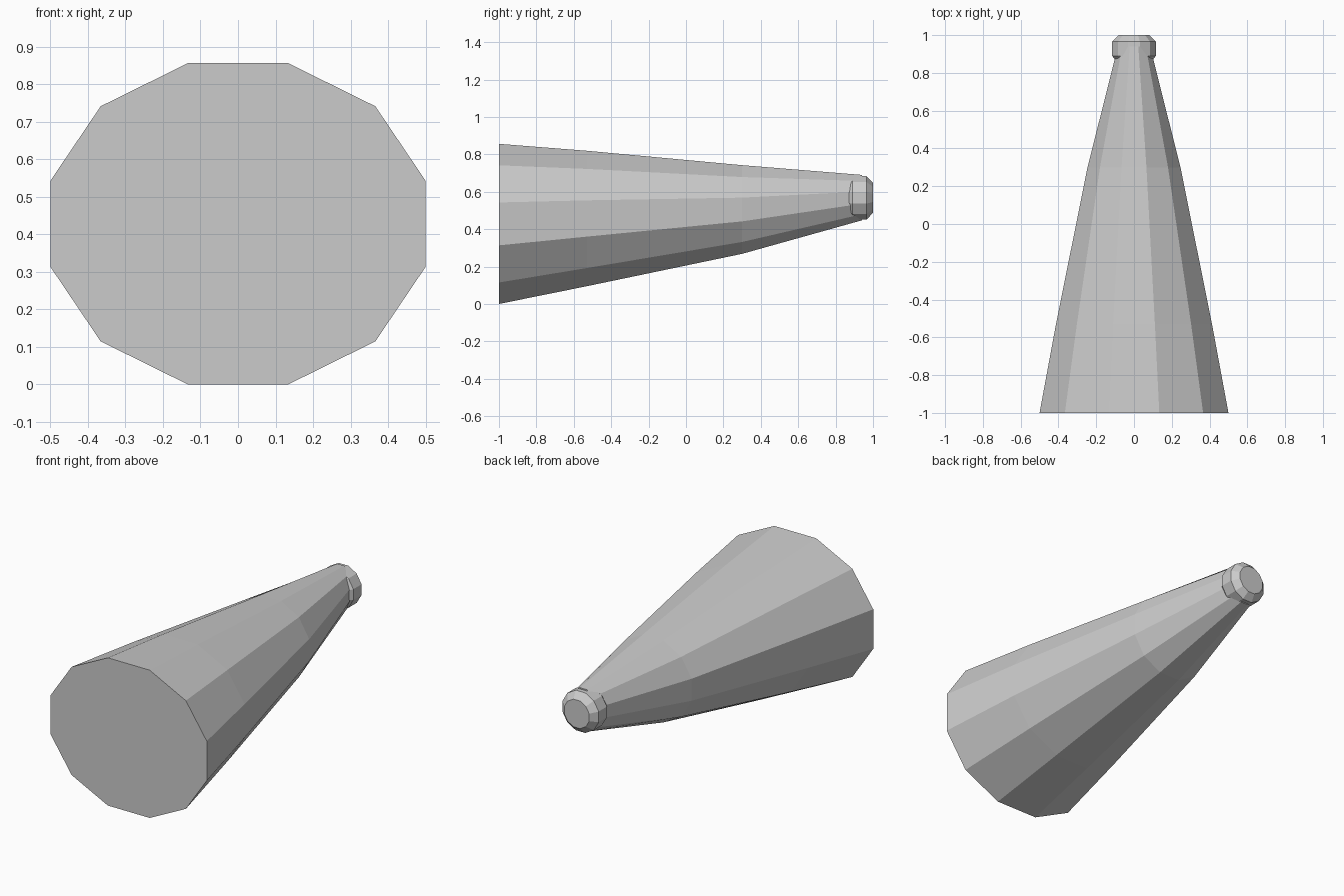
import bpy
import bmesh
from math import cos, sin, radians

SIDES = 12

cube = bpy.data.objects.get("Cube")
if cube:
    bpy.data.objects.remove(cube, do_unlink=True)

grey = bpy.data.materials.new("plain grey")
grey.use_nodes = True
colour = (0.6, 0.6, 0.6, 1)
grey.diffuse_color = colour
grey.node_tree.nodes["Principled BSDF"].inputs["Base Color"].default_value = colour


def loft(name, sections):
    """Closed twelve-sided loft along y; sections are (y, half width, bottom, top)."""
    bm = bmesh.new()
    rings = []
    flat = cos(radians(180 / SIDES))  # the given extents lie on the flat sides
    for y, half_width, bottom, top in sections:
        rx, rz = half_width / flat, (top - bottom) / 2 / flat
        angles = [radians((i + 0.5) * 360 / SIDES) for i in range(SIDES)]
        rings.append([bm.verts.new((rx * cos(a), y, (top + bottom) / 2 + rz * sin(a)))
                      for a in angles])
    for a, b in zip(rings, rings[1:]):
        for i in range(SIDES):
            j = (i + 1) % SIDES
            bm.faces.new((a[i], a[j], b[j], b[i]))
    bm.faces.new(rings[0])
    bm.faces.new(rings[-1])
    bmesh.ops.recalc_face_normals(bm, faces=bm.faces)
    mesh = bpy.data.meshes.new(name)
    bm.to_mesh(mesh)
    bm.free()
    mesh.materials.append(grey)
    obj = bpy.data.objects.new(name, mesh)
    bpy.context.collection.objects.link(obj)
    return obj


# Tapering body, rising towards the back
loft("tapered_body", [
    (-1.0, 0.5, 0.0, 0.856),
    (-0.53, 0.413, 0.095, 0.819),
    (0.3, 0.246, 0.268, 0.742),
    (0.94, 0.085, 0.447, 0.69),
])

# Round end cap with bevelled rims
CAP_Z = 0.567
cap_profile = [(0.87, 0.1), (0.89, 0.116), (0.965, 0.116), (1.0, 0.08)]
loft("end_cap", [(y, r, CAP_Z - r, CAP_Z + r) for y, r in cap_profile])
